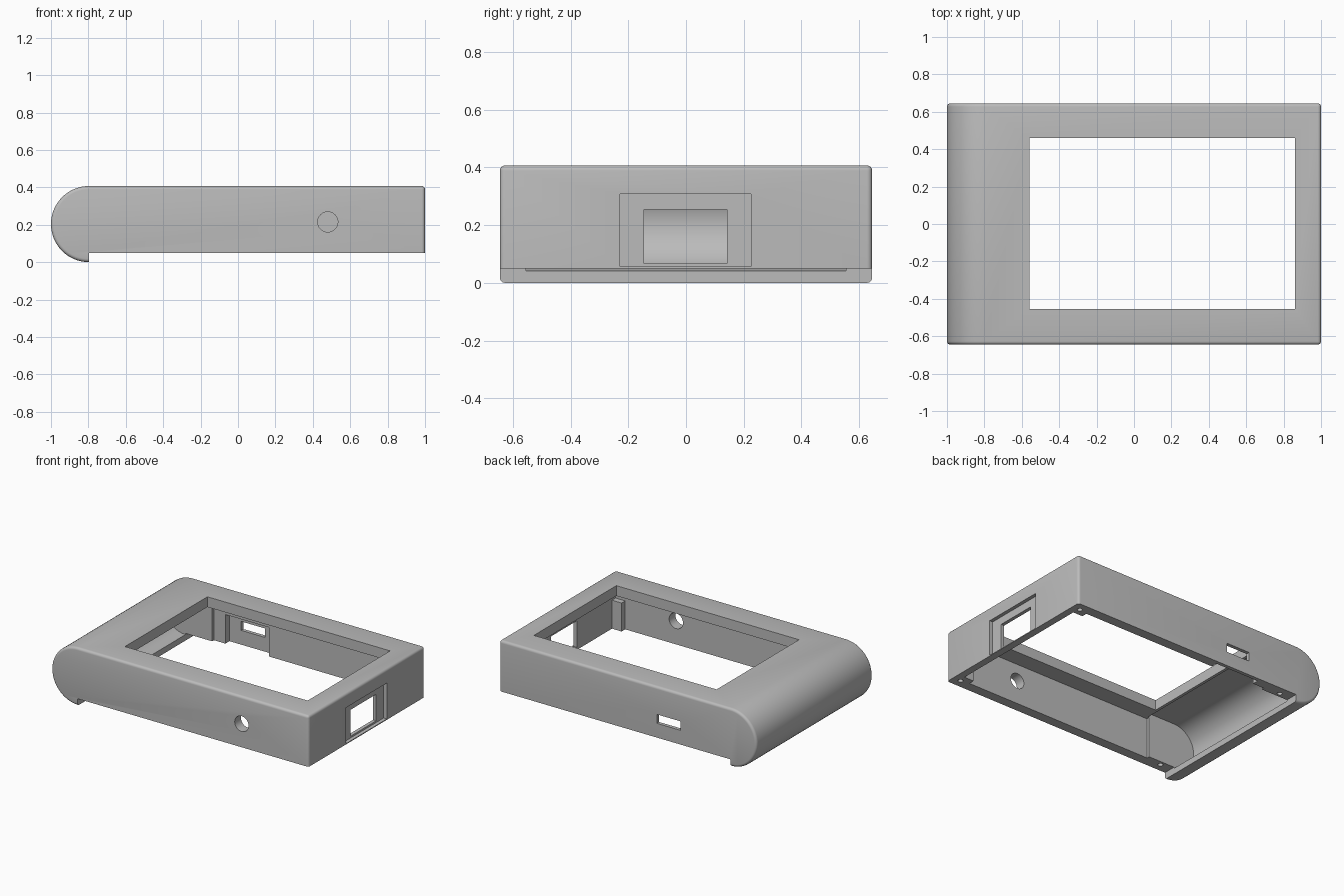
import bpy, bmesh, math
from mathutils import Matrix

cube = bpy.data.objects.get("Cube")
if cube:
    bpy.data.objects.remove(cube, do_unlink=True)

grey = bpy.data.materials.new("plain_grey")
grey.use_nodes = True
grey.diffuse_color = (0.5, 0.5, 0.5, 1)
grey.node_tree.nodes["Principled BSDF"].inputs["Base Color"].default_value = (0.5, 0.5, 0.5, 1)

HALF, TOP, BASE = 0.645, 0.407, 0.05
R = TOP / 2            # radius of the rounded end
CX = R - 1             # centre of the rounded end


def finish(name, bm):
    bmesh.ops.recalc_face_normals(bm, faces=bm.faces)
    mesh = bpy.data.meshes.new(name)
    bm.to_mesh(mesh)
    bm.free()
    mesh.materials.append(grey)
    ob = bpy.data.objects.new(name, mesh)
    bpy.context.collection.objects.link(ob)
    return ob


def box(name, x, y, z):
    bm = bmesh.new()
    size = [b - a for a, b in (x, y, z)]
    mid = [(a + b) / 2 for a, b in (x, y, z)]
    bmesh.ops.create_cube(bm, size=1, matrix=Matrix.Translation(mid) @ Matrix.Diagonal((*size, 1)))
    return finish(name, bm)


def rod(name, centre, radius, length, axis="Z", sides=24):
    bm = bmesh.new()
    turn = Matrix.Rotation(math.pi / 2, 4, "X") if axis == "Y" else Matrix.Identity(4)
    bmesh.ops.create_cone(bm, cap_ends=True, segments=sides, radius1=radius, radius2=radius,
                          depth=length, matrix=Matrix.Translation(centre) @ turn)
    return finish(name, bm)


def arc(radius, steps=32):
    """Half circle from the top round the outside to the bottom."""
    return [(CX - radius * math.sin(math.pi * i / steps), R + radius * math.cos(math.pi * i / steps))
            for i in range(steps + 1)]


def extrude(points, half):
    bm = bmesh.new()
    face = bm.faces.new([bm.verts.new((x, -half, z)) for x, z in points])
    new = bmesh.ops.extrude_face_region(bm, geom=[face])["geom"]
    bmesh.ops.translate(bm, vec=(0, 2 * half, 0), verts=[v for v in new if isinstance(v, bmesh.types.BMVert)])
    bmesh.ops.recalc_face_normals(bm, faces=bm.faces)
    return bm


def combine(tool, operation="DIFFERENCE"):
    mod = case.modifiers.new("shape", "BOOLEAN")
    mod.operation, mod.solver, mod.object = operation, "EXACT", tool
    tool.hide_render = True
    bpy.context.view_layer.objects.active = case
    bpy.ops.object.modifier_apply(modifier=mod.name)
    bpy.data.objects.remove(tool, do_unlink=True)


# Outer shell: one rounded end, open step below, softened outer edges
bm = extrude(arc(R) + [(CX, BASE), (1, BASE), (1, TOP)], HALF)


def is_outer_edge(e):
    a, b = (v.co for v in e.verts)
    if max(a.z, b.z) < BASE + 0.001 and max(a.x, b.x) > CX - 0.001 and min(a.x, b.x) > CX - 0.001:
        return False
    across = abs(a.y - b.y) > 0.1
    return (a.x > 0.99 and a.z > TOP - 0.01) if across else True


bmesh.ops.bevel(bm, geom=[e for e in bm.edges if is_outer_edge(e)], offset=0.018,
                offset_type="OFFSET", segments=4, profile=0.5, affect="EDGES", clamp_overlap=True)
case = finish("case", bm)

# Main cavity and the hollow of the rounded end
combine(box("main_cavity", (-0.59, 0.95), (-0.575, 0.575), (-0.1, 0.335)))
r_in = R - 0.042
hollow = arc(r_in) + [(CX, BASE - 0.004), (CX + 0.003, -0.1), (-0.58, -0.1), (-0.58, R + r_in)]
combine(finish("end_hollow", extrude(hollow, 0.555)))

# Screen opening
combine(box("screen_opening", (-0.56, 0.86), (-0.455, 0.46), (0.2, 0.6)))

# Corner posts and screw holes
for s in (-1, 1):
    ys = sorted((s * 0.535, s * 0.60))
    combine(box("corner_post", (0.875, 0.97), ys, (BASE, 0.25)), "UNION")
for x in (0.94, -0.71):
    for s in (-1, 1):
        combine(rod("screw_hole", (x, s * 0.587, 0.1), 0.017, 0.2, sides=16))

# Socket in the flat end: shallow recess with a through opening
combine(box("socket_recess", (0.975, 1.1), (-0.228, 0.225), (0.056, 0.308)))
combine(box("socket_opening", (0.9, 1.1), (-0.145, 0.142), (0.068, 0.254)))

# Round hole in the front wall
combine(rod("button_hole", (0.48, -0.62, 0.215), 0.054, 0.2, "Y", 32))

# Back port: slot with a pocket on the inside of the wall
combine(box("port_pocket", (-0.5, -0.16), (0.5, 0.62), (0, 0.254)))
combine(box("port_slot", (-0.41, -0.225), (0.55, 0.7), (0.15, 0.213)))

bpy.ops.object.select_all(action="DESELECT")
case.select_set(True)
bpy.context.view_layer.objects.active = case
bpy.ops.object.shade_smooth_by_angle(angle=math.radians(30))
